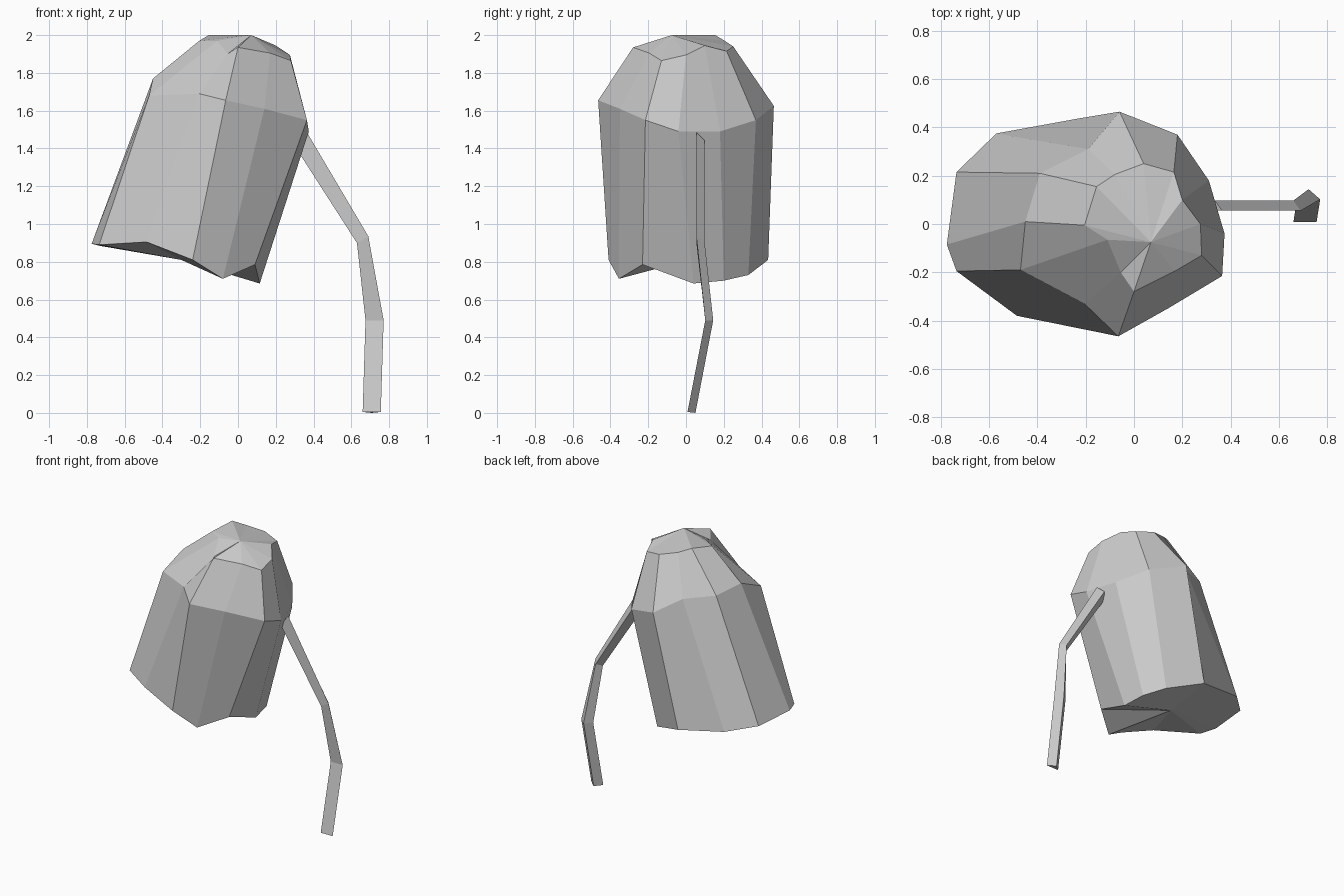
import bpy
from mathutils import Vector


def loft(name, rings, start, end):
    """Skin matching rings; close each end with a fan to a point, or one face if None."""
    n = len(rings[0])
    verts = [v for ring in rings for v in ring]
    faces = []
    for r in range(len(rings) - 1):
        for i in range(n):
            a, b = r * n + i, r * n + (i + 1) % n
            faces.append((a, b, b + n, a + n))
    for base, tip, flip in ((0, start, True), ((len(rings) - 1) * n, end, False)):
        if tip is None:
            cap = [list(range(base, base + n))]
        else:
            verts.append(tip)
            cap = [[base + i, base + (i + 1) % n, len(verts) - 1] for i in range(n)]
        faces += [f[::-1] if flip else f for f in cap]
    mesh = bpy.data.meshes.new(name)
    mesh.from_pydata(verts, [], faces)
    obj = bpy.data.objects.new(name, mesh)
    bpy.context.collection.objects.link(obj)
    return obj


# Tilted twelve-sided bell: irregular rim, shoulder and crown cross-sections
rim = [(-.24, -.41, .81), (-.08, -.355, .71), (.09, -.23, .785), (.115, .04, .685),
       (.09, .20, .70), (0, .33, .73), (-.24, .435, .81), (-.57, .375, .86),
       (-.735, .215, .885), (-.775, -.085, .895), (-.735, -.195, .89), (-.485, -.38, .905)]
shoulder = [(-.065, -.465, 1.655), (.14, -.35, 1.61), (.365, -.215, 1.55), (.375, -.04, 1.49),
            (.31, .18, 1.49), (.18, .37, 1.55), (-.06, .465, 1.625), (-.19, .31, 1.70),
            (-.39, .21, 1.74), (-.45, .01, 1.77), (-.47, -.19, 1.68), (-.205, -.33, 1.69)]
crown = [(0, -.28, 1.935), (.17, -.195, 1.905), (.28, -.13, 1.865), (.275, 0, 1.895),
         (.2, .1, 1.945), (.165, .215, 1.915), (.04, .25, 1.94), (-.08, .205, 1.97),
         (-.155, .155, 2.0), (-.205, -.005, 1.97), (-.11, -.065, 1.97), (-.055, -.2, 1.9)]
loft("bell", [rim, shoulder, crown], (-.30, .02, .81), (.07, -.075, 2.0))

# Thin bent stem: triangular section swept along (centre, half width) stations
stations = [((.708, .008, .005), (.048, 0, 0)),
            ((.723, .102, .49), (.048, 0, 0)),
            ((.66, .055, .917), (.03, 0, .018)),
            ((.335, .055, 1.445), (.03, 0, .04))]
sections = []
for centre, half in stations:
    p, w = Vector(centre), Vector(half)
    sections.append([p - w, p + w, p + Vector((0, .042, 0))])
sections[0][2].z = 0
loft("stem", sections, None, None)
